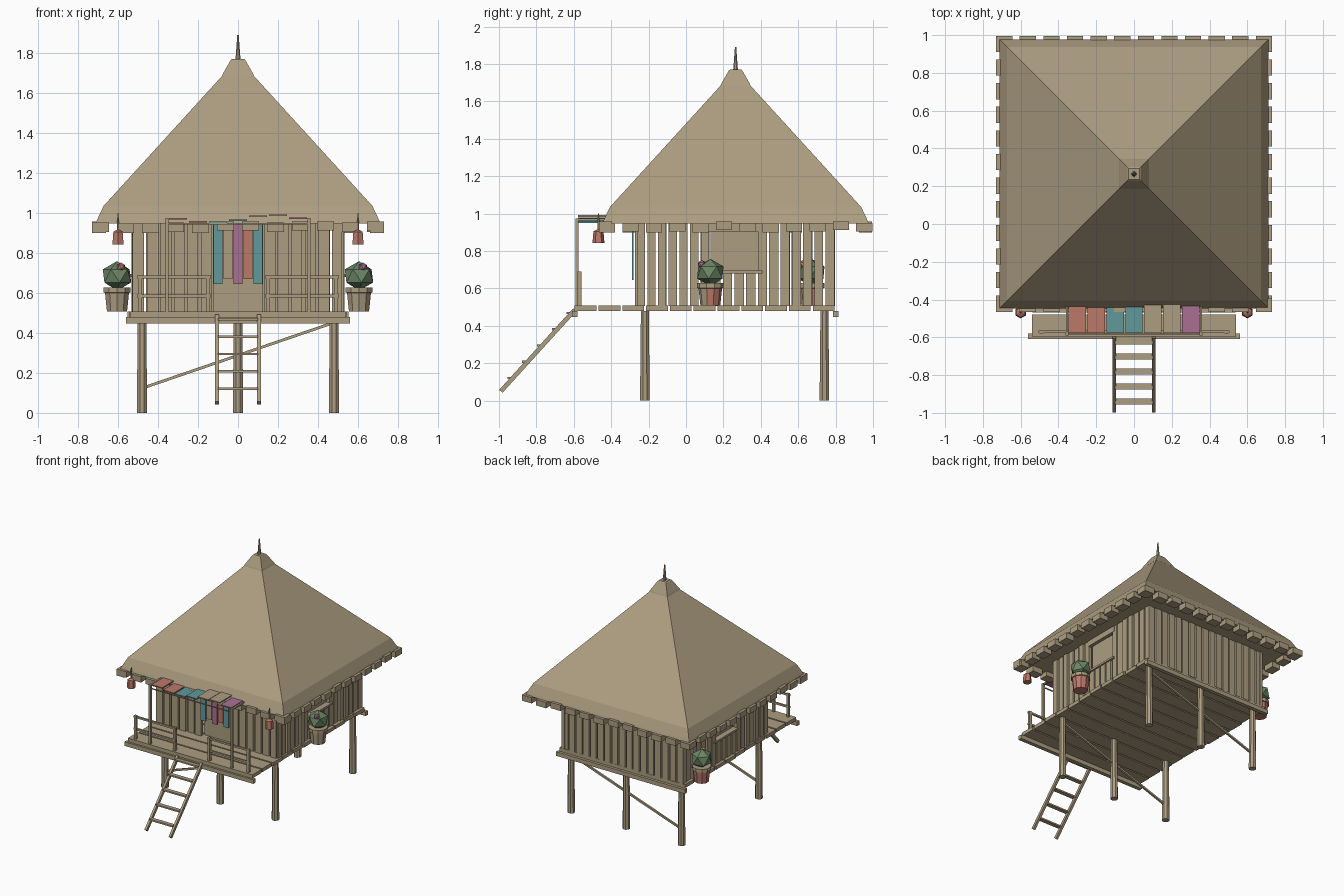
import bpy, bmesh, math, random
from mathutils import Vector

random.seed(4)
cube = bpy.data.objects.get("Cube")
if cube:
    bpy.data.objects.remove(cube)


def material(name, rgb):
    m = bpy.data.materials.new(name)
    m.use_nodes = True
    m.diffuse_color = (*rgb, 1)
    bsdf = next(n for n in m.node_tree.nodes if n.type == 'BSDF_PRINCIPLED')
    bsdf.inputs["Base Color"].default_value = (*rgb, 1)
    return m


WOOD = material("tan wood", (0.42, 0.34, 0.22))
TEAL = material("teal cloth", (0.12, 0.32, 0.33))
PLUM = material("plum cloth", (0.40, 0.16, 0.29))
CLAY = material("clay red", (0.50, 0.19, 0.14))
LEAF = material("leaf green", (0.15, 0.24, 0.13))


def finish(name, bm, *mats):
    bmesh.ops.recalc_face_normals(bm, faces=bm.faces)
    mesh = bpy.data.meshes.new(name)
    bm.to_mesh(mesh)
    bm.free()
    for m in mats:
        mesh.materials.append(m)
    ob = bpy.data.objects.new(name, mesh)
    bpy.context.collection.objects.link(ob)
    return ob


def add_box(bm, x, y, z):
    """Add a box given (min, max) pairs."""
    verts = bmesh.ops.create_cube(bm, size=1)["verts"]
    for v in verts:
        for i, (lo, hi) in enumerate((x, y, z)):
            v.co[i] = lo if v.co[i] < 0 else hi


def box(name, x, y, z, mat=WOOD):
    bm = bmesh.new()
    add_box(bm, x, y, z)
    return finish(name, bm, mat)


def turned(name, profile, sides, loc=(0, 0, 0), mats=(WOOD,)):
    """Stack rings of (radius, height); four sides are square to the axes."""
    bm = bmesh.new()
    grow = math.sqrt(2) if sides == 4 else 1
    rings = []
    for r, z in profile:
        angles = [math.tau * (i + 0.5) / sides for i in range(sides)]
        rings.append([bm.verts.new((loc[0] + r * grow * math.cos(a),
                                    loc[1] + r * grow * math.sin(a), loc[2] + z)) for a in angles])
    for low, high in zip(rings, rings[1:]):
        for i in range(sides):
            j = (i + 1) % sides
            bm.faces.new((low[i], low[j], high[j], high[i]))
    bm.faces.new(rings[0])
    bm.faces.new(rings[-1])
    return finish(name, bm, *mats)


def bar(name, a, b, width, depth=None, mat=WOOD):
    """Square bar between two points."""
    a, b = Vector(a), Vector(b)
    bm = bmesh.new()
    half = (b - a).length / 2
    add_box(bm, (-width / 2, width / 2), (-(depth or width) / 2, (depth or width) / 2), (-half, half))
    ob = finish(name, bm, mat)
    ob.location = (a + b) / 2
    ob.rotation_euler = (b - a).to_track_quat('Z', 'Y').to_euler()
    return ob


def planks(name, axis, start, end, count, face):
    """Row of upright wall boards along axis 0 (x) or 1 (y)."""
    bm = bmesh.new()
    pitch = (end - start) / count
    for i in range(count):
        mid = start + pitch * (i + 0.5)
        w = pitch * random.uniform(0.37, 0.43)
        shift = random.uniform(-0.005, 0.005)
        along = (mid - w, mid + w)
        across = (face - 0.013 + shift, face + 0.013 + shift)
        z = (0.505, 0.948)
        add_box(bm, *((along, across, z) if axis == 0 else (across, along, z)))
    finish(name, bm, WOOD)


CY = 0.265  # centre of the hut in y

# Stilts, cross braces and end beams
for y in (-0.22, 0.74):
    for x in (-0.48, 0, 0.48):
        turned("stilt", [(0.028, 0), (0.023, 0.48)], 8, (x, y, 0))
    bar("brace", (-0.46, y, 0.13), (0.46, y, 0.445), 0.014)
for y in (-0.595, 0.80):
    box("end_beam", (-0.56, 0.56), (y - 0.015, y + 0.015), (0.448, 0.48))

# Deck boards
bm = bmesh.new()
pitch = 1.4 / 11
for i in range(11):
    y = -0.6 + pitch * i
    w = random.uniform(-0.008, 0.008)
    add_box(bm, (-0.545 - w, 0.545 + w), (y + 0.005, y + pitch - 0.006), (0.48, 0.508))
finish("deck_boards", bm, WOOD)

# Walls with a doorway in front and a window on each side
planks("back_wall", 0, -0.53, 0.53, 17, 0.78)
for s in (-1, 1):
    planks("front_wall", 0, *sorted((s * 0.125, s * 0.53)), 6, -0.255)
    x = s * 0.515
    planks("side_wall_front", 1, -0.27, 0.13, 7, x)
    planks("side_wall_back", 1, 0.38, 0.80, 7, x)
    box("window_panel", (s * 0.49 - 0.006, s * 0.49 + 0.006), (0.13, 0.39), (0.69, 0.91))
    box("window_sill", (x - 0.025, x + 0.025), (0.12, 0.41), (0.68, 0.695))
    planks_below = bmesh.new()
    for i in range(4):
        y = 0.135 + i * 0.062
        add_box(planks_below, (x - 0.013, x + 0.013), (y, y + 0.05), (0.505, 0.68))
    finish("wall_below_window", planks_below, WOOD)
    box("window_head", (x - 0.013, x + 0.013), (0.12, 0.41), (0.905, 0.948))
box("door_panel", (-0.125, 0.125), (-0.235, -0.225), (0.505, 0.94))

# Hanging door strips
for i, mat in enumerate((TEAL, WOOD, PLUM, CLAY, TEAL)):
    x = -0.1 + i * 0.05
    low, high = (0.67, 0.925) if i % 2 else (0.645, 0.945)
    box("door_strip", (x - 0.022, x + 0.022), (-0.29, -0.28), (low, high), mat)

# Roof, cap and spike
turned("roof", [(0.712, 0.948), (0.705, 0.965), (0.672, 1.035), (0.075, 1.69)], 4, (0, CY, 0))
turned("roof_cap", [(0.080, 1.685), (0.076, 1.695), (0.036, 1.765), (0.03, 1.77)], 4, (0, CY, 0))
turned("roof_spike", [(0.014, 1.765), (0.011, 1.80), (0.004, 1.89)], 8, (0, CY, 0))

# Blocks under the eaves, the same on all four sides
bm = bmesh.new()
for i in range(12):
    t = -0.687 + i * 0.125
    for s in (-1, 1):
        for axis in (0, 1):
            low = random.choice((0.9, 0.905, 0.912))
            along = (t - 0.043, t + 0.043)
            across = tuple(sorted((s * 0.66, s * 0.73)))
            x, y = (along, across) if axis == 0 else (across, along)
            add_box(bm, x, (y[0] + CY, y[1] + CY), (low, low + 0.046))
finish("eave_blocks", bm, WOOD)

# Porch railing and awning frame
for s in (-1, 1):
    for z in (0.585, 0.68):
        bar("porch_rail", (s * 0.135, -0.57, z), (s * 0.505, -0.57, z), 0.014)
    for x in (0.15, 0.49):
        bar("rail_post", (s * x, -0.57, 0.5), (s * x, -0.57, 0.69), 0.02)
    bar("awning_post", (s * 0.355, -0.582, 0.5), (s * 0.355, -0.582, 0.975), 0.016)
    bar("awning_arm", (s * 0.355, -0.582, 0.968), (s * 0.355, -0.43, 0.968), 0.012)
bar("awning_rod", (-0.36, -0.582, 0.945), (0.36, -0.582, 0.945), 0.007)

# Coloured awning slats
slats = zip((CLAY, CLAY, TEAL, TEAL, WOOD, WOOD, PLUM),
            (0.97, 0.955, 0.953, 0.963, 0.983, 0.988, 0.973))
for i, (mat, z) in enumerate(slats):
    x = -0.3 + i * 0.1
    box("awning_slat", (x - 0.046, x + 0.046), (-0.578, -0.425), (z - 0.004, z + 0.004), mat)

# Ladder
foot, top = Vector((0, -0.99, 0.05)), Vector((0, -0.595, 0.485))
for s in (-1, 1):
    side = Vector((s * 0.105, 0, 0))
    bar("ladder_rail", foot + side, top + side, 0.018, 0.024)
for i in range(5):
    p = foot.lerp(top, 0.13 + i * 0.2)
    box("ladder_rung", (-0.1, 0.1), (p.y - 0.016, p.y + 0.016), (p.z + 0.008, p.z + 0.02))

# Hanging lanterns at the front corners
for s in (-1, 1):
    turned("lantern", [(0.032, 0.843), (0.027, 0.905), (0.008, 0.915)], 6, (s * 0.6, -0.468, 0), (CLAY,))
    turned("lantern_cord", [(0.006, 0.91), (0.006, 0.945), (0.003, 1.0)], 6, (s * 0.6, -0.468, 0))

# Potted plants on the side walls
for x, y, bloom in ((0.605, 0.13, PLUM), (-0.605, 0.67, CLAY)):
    pot = turned("plant_pot", [(0.053, 0.508), (0.063, 0.60), (0.070, 0.602), (0.070, 0.628)], 10,
                 (x, y, 0), (WOOD, CLAY))
    for f in pot.data.polygons:
        f.material_index = int(f.center.z < 0.57 and f.normal.y > -0.35)
    for name, offset, size, mat in (("foliage", (0, 0, 0.685), 0.08, LEAF),
                                    ("blossom", (0.02, -0.045, 0.73), 0.024, bloom)):
        bm = bmesh.new()
        bmesh.ops.create_icosphere(bm, subdivisions=1, radius=size)
        ob = finish(name, bm, mat)
        ob.location = (x + offset[0], y + offset[1], offset[2])
        ob.scale.z = 0.92
        ob.rotation_euler.z = 0.5
